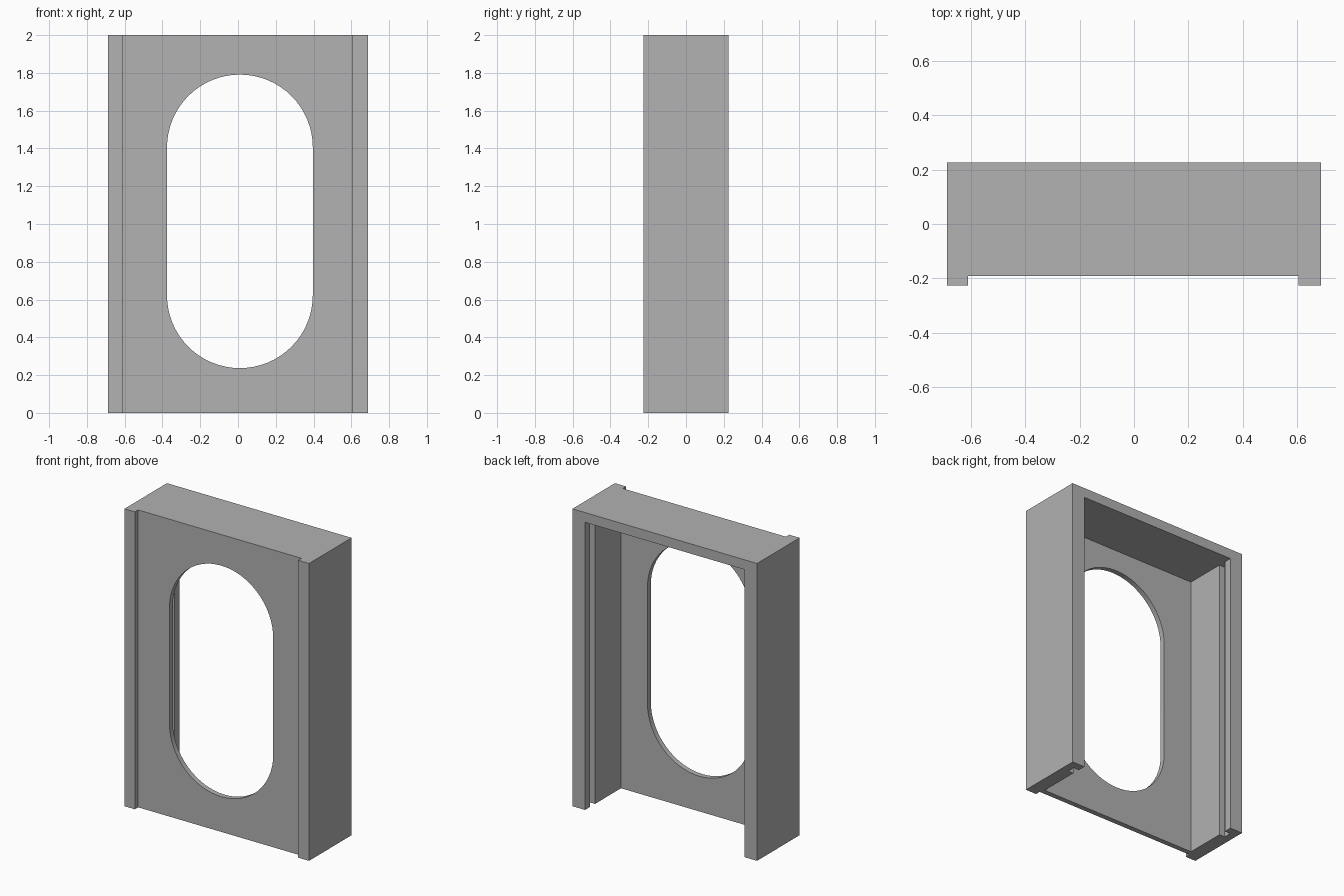
import bpy
import bmesh
from math import cos, sin, pi, radians
from mathutils import Vector

cube = bpy.data.objects.get("Cube")
if cube:
    bpy.data.objects.remove(cube, do_unlink=True)

# Main dimensions
HALF_W, HALF_D, HEIGHT = 0.687, 0.226, 2.0
WALL, ROOF, SHEET = 0.094, 0.066, 0.035
FRONT = -HALF_D + SHEET          # front face of the recessed panel
PANEL_BACK = FRONT + SHEET       # back face of the panel
OVER = 0.2                       # how far cutters reach outside

grey = bpy.data.materials.new("plain grey")
grey.use_nodes = True
colour = (0.445, 0.445, 0.445, 1)
grey.diffuse_color = colour
grey.node_tree.nodes["Principled BSDF"].inputs["Base Color"].default_value = colour


def extrude(name, points, direction):
    """Solid made by sweeping a closed outline along a vector."""
    bm = bmesh.new()
    face = bm.faces.new([bm.verts.new(p) for p in points])
    swept = bmesh.ops.extrude_face_region(bm, geom=[face], use_keep_orig=True)
    moved = [v for v in swept["geom"] if isinstance(v, bmesh.types.BMVert)]
    bmesh.ops.translate(bm, verts=moved, vec=Vector(direction))
    bmesh.ops.recalc_face_normals(bm, faces=bm.faces)
    mesh = bpy.data.meshes.new(name)
    bm.to_mesh(mesh)
    bm.free()
    mesh.materials.append(grey)
    obj = bpy.data.objects.new(name, mesh)
    bpy.context.collection.objects.link(obj)
    return obj


def upright(name, outline, z0, z1):
    return extrude(name, [(x, y, z0) for x, y in outline], (0, 0, z1 - z0))


def rectangle(x0, x1, y0, y1):
    return [(x0, y0), (x1, y0), (x1, y1), (x0, y1)]


# Outer block
frame = upright("frame", rectangle(-HALF_W, HALF_W, -HALF_D, HALF_D), 0, HEIGHT)

# Recess between the two front strips
recess = upright("recess_cutter", rectangle(-0.61, 0.605, -HALF_D - OVER, FRONT),
                 -OVER, HEIGHT + OVER)

# Hollow open at the back and bottom, with a slot in each side wall
inner = HALF_W - WALL
slot = inner + 0.042
slot_back, slot_front = HALF_D - 0.054, HALF_D - 0.106
side = [(inner, PANEL_BACK), (inner, slot_front), (slot, slot_front),
        (slot, slot_back), (inner, slot_back), (inner, HALF_D + OVER)]
outline = side + [(-x, y) for x, y in reversed(side)]
hollow = upright("hollow_cutter", outline, -OVER, HEIGHT - ROOF)

# Long round-ended opening through the front panel
centre, radius, low, high, steps = 0.01, 0.386, 0.623, 1.405, 32
arc = [i * pi / steps for i in range(steps + 1)]
oval = [(centre + radius * cos(a), -HALF_D - OVER, high + radius * sin(a)) for a in arc]
oval += [(centre - radius * cos(a), -HALF_D - OVER, low - radius * sin(a)) for a in arc]
opening = extrude("opening_cutter", oval, (0, 2 * HALF_D + 2 * OVER, 0))

# Cut the block
bpy.ops.object.select_all(action="DESELECT")
bpy.context.view_layer.objects.active = frame
frame.select_set(True)
for cutter in (recess, hollow, opening):
    cutter.hide_render = True
    cut = frame.modifiers.new(cutter.name, "BOOLEAN")
    cut.operation = "DIFFERENCE"
    cut.solver = "EXACT"
    cut.object = cutter
    bpy.ops.object.modifier_apply(modifier=cut.name)
    bpy.data.objects.remove(cutter, do_unlink=True)

bpy.ops.object.shade_smooth_by_angle(angle=radians(30))
